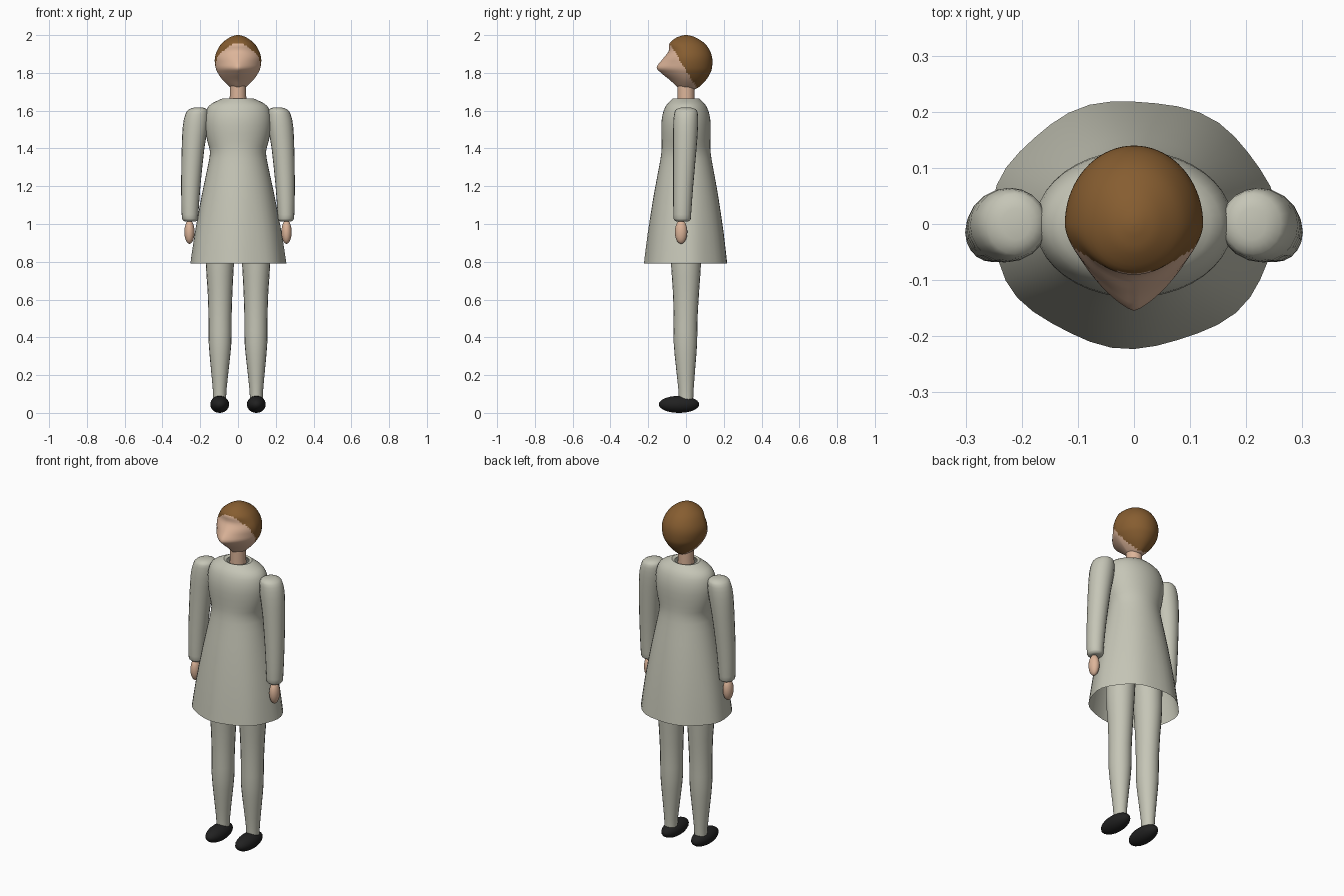
import bpy, bmesh, math
from mathutils import Vector

cube = bpy.data.objects.get("Cube")
if cube:
    bpy.data.objects.remove(cube, do_unlink=True)


def material(name, rgb):
    m = bpy.data.materials.new(name)
    m.use_nodes = True
    color = (*rgb, 1)
    m.diffuse_color = color
    m.node_tree.nodes["Principled BSDF"].inputs["Base Color"].default_value = color
    return m


CLOTH = material("pale grey cloth", (0.56, 0.56, 0.47))
SKIN = material("skin", (0.72, 0.46, 0.32))
HAIR = material("brown hair", (0.24, 0.11, 0.03))
SHOE = material("black shoe", (0.015, 0.015, 0.015))


def smooth_rows(rows, steps):
    """Catmull-Rom interpolation between profile rows."""
    pts = [rows[0]] + rows + [rows[-1]]
    out = []
    for a, b, c, d in zip(pts, pts[1:], pts[2:], pts[3:]):
        for k in range(steps):
            t = k / steps
            out.append([q + t / 2 * (r - p + t * (2 * p - 5 * q + 4 * r - s + t * (3 * (q - r) + s - p)))
                        for p, q, r, s in zip(a, b, c, d)])
    return out + [rows[-1]]


def finish(bm, name, mats, angle=60):
    bmesh.ops.recalc_face_normals(bm, faces=bm.faces)
    mesh = bpy.data.meshes.new(name)
    bm.to_mesh(mesh)
    bm.free()
    for m in mats:
        mesh.materials.append(m)
    obj = bpy.data.objects.new(name, mesh)
    bpy.context.collection.objects.link(obj)
    bpy.ops.object.select_all(action="DESELECT")
    bpy.context.view_layer.objects.active = obj
    obj.select_set(True)
    bpy.ops.object.shade_smooth_by_angle(angle=math.radians(angle))
    return obj


def loft(rows, point, count, caps=True):
    """Skin rings together; point(row, angle) gives each ring position."""
    bm = bmesh.new()
    rings = [[bm.verts.new(point(r, 2 * math.pi * i / count)) for i in range(count)] for r in rows]
    for lo, hi in zip(rings, rings[1:]):
        for i in range(count):
            j = (i + 1) % count
            bm.faces.new((lo[i], lo[j], hi[j], hi[i]))
    if caps:
        bm.faces.new(rings[0])
        bm.faces.new(rings[-1])
    return bm


def tube_point(row, a):
    z, x, y, rx, ry = row
    return (x + rx * math.cos(a), y + ry * math.sin(a), z)


def ellipsoid(name, center, radii, mat):
    bm = bmesh.new()
    bmesh.ops.create_uvsphere(bm, u_segments=24, v_segments=14, radius=1)
    bmesh.ops.scale(bm, vec=radii, verts=bm.verts)
    bmesh.ops.translate(bm, vec=center, verts=bm.verts)
    finish(bm, name, [mat])


# Head: rows are height, half width, back depth, front depth
head_rows = [[1.71, 0.01, 0.03, 0.01], [1.72, 0.036, 0.062, 0.04], [1.76, 0.079, 0.104, 0.083],
             [1.8, 0.107, 0.129, 0.132], [1.83, 0.119, 0.138, 0.155], [1.875, 0.123, 0.139, 0.122],
             [1.915, 0.112, 0.128, 0.092], [1.955, 0.087, 0.1, 0.088], [1.985, 0.049, 0.056, 0.054],
             [1.997, 0.02, 0.023, 0.022], [2.0, 0.003, 0.003, 0.003]]


def head_point(row, a):
    z, width, back, front = row
    c, s = math.cos(a), math.sin(a)
    if s > 0:
        return (width * c, back * s, z)
    pointed = max(0, min(1, (1.95 - z) / 0.1))
    wedge = 1 - abs(c) ** (2 - 0.75 * pointed)
    blend = (1 - pointed) * -s + pointed * (0.45 * -s + 0.55 * wedge)
    return (width * c, -front * blend, z)


bm = loft(smooth_rows(head_rows, 4), head_point, 72)
for f in bm.faces:
    p = f.calc_center_median()
    f.material_index = int(p.y > -0.09 + 0.6 * (1.963 - p.z))
finish(bm, "head", [SKIN, HAIR], 80)

# Neck
finish(loft([[1.6, 0, 0, 0.045, 0.045], [1.77, 0, 0, 0.042, 0.045]], tube_point, 24), "neck", [SKIN])

# Dress: open at the hem and collar, with a gently fluted skirt
dress_rows = [[0.79, 0.25, 0.217], [0.95, 0.228, 0.199], [1.15, 0.192, 0.17], [1.3, 0.161, 0.143],
              [1.38, 0.148, 0.13], [1.44, 0.163, 0.129], [1.52, 0.176, 0.131], [1.58, 0.173, 0.124],
              [1.625, 0.155, 0.107], [1.65, 0.115, 0.085], [1.665, 0.08, 0.068]]


def dress_point(row, a):
    z, rx, ry = row
    flare = max(0, (1.3 - z) / 0.51)
    k = 1 + flare * (0.016 + 0.014 * math.cos(7 * a - 0.9))
    return (rx * k * math.cos(a), ry * k * math.sin(a), z)


finish(loft(smooth_rows(dress_rows, 2), dress_point, 40, caps=False), "dress", [CLOTH], 80)

# Collar: narrow rim around the neck opening
collar_rows = [[1.665, 0, 0, 0.08, 0.068], [1.66, 0, 0, 0.06, 0.058]]
finish(loft(collar_rows, tube_point, 40, caps=False), "collar", [CLOTH])

# Limbs: rows are height, x, y, x radius, y radius
arm_rows = [[1.013, 0.253, -0.02, 0.028, 0.03], [1.022, 0.253, -0.02, 0.04, 0.043],
            [1.05, 0.254, -0.02, 0.044, 0.047], [1.2, 0.25, -0.015, 0.051, 0.053],
            [1.4, 0.238, -0.006, 0.06, 0.062], [1.52, 0.225, -0.002, 0.067, 0.066],
            [1.58, 0.217, 0, 0.062, 0.063], [1.605, 0.212, 0, 0.05, 0.054], [1.616, 0.21, 0, 0.025, 0.028]]
leg_rows = [[0.06, 0.097, 0, 0.034, 0.038], [0.12, 0.097, 0, 0.036, 0.04], [0.25, 0.096, -0.002, 0.049, 0.052],
            [0.37, 0.095, -0.003, 0.06, 0.062], [0.5, 0.095, -0.002, 0.061, 0.063],
            [0.65, 0.095, 0, 0.066, 0.07], [0.8, 0.096, 0, 0.075, 0.08], [1.0, 0.09, 0, 0.08, 0.085]]


def limb(name, rows, side):
    mirrored = [[z, side * x, y, rx, ry] for z, x, y, rx, ry in rows]
    finish(loft(smooth_rows(mirrored, 2), tube_point, 20), name, [CLOTH])


for label, side in (("left", 1), ("right", -1)):
    limb(label + "_sleeve", arm_rows, side)
    limb(label + "_leg", leg_rows, side)
    ellipsoid(label + "_hand", Vector((side * 0.257, -0.026, 0.958)), (0.027, 0.033, 0.063), SKIN)
    ellipsoid(label + "_shoe", Vector((side * 0.097, -0.037, 0.045)), (0.05, 0.107, 0.045), SHOE)
